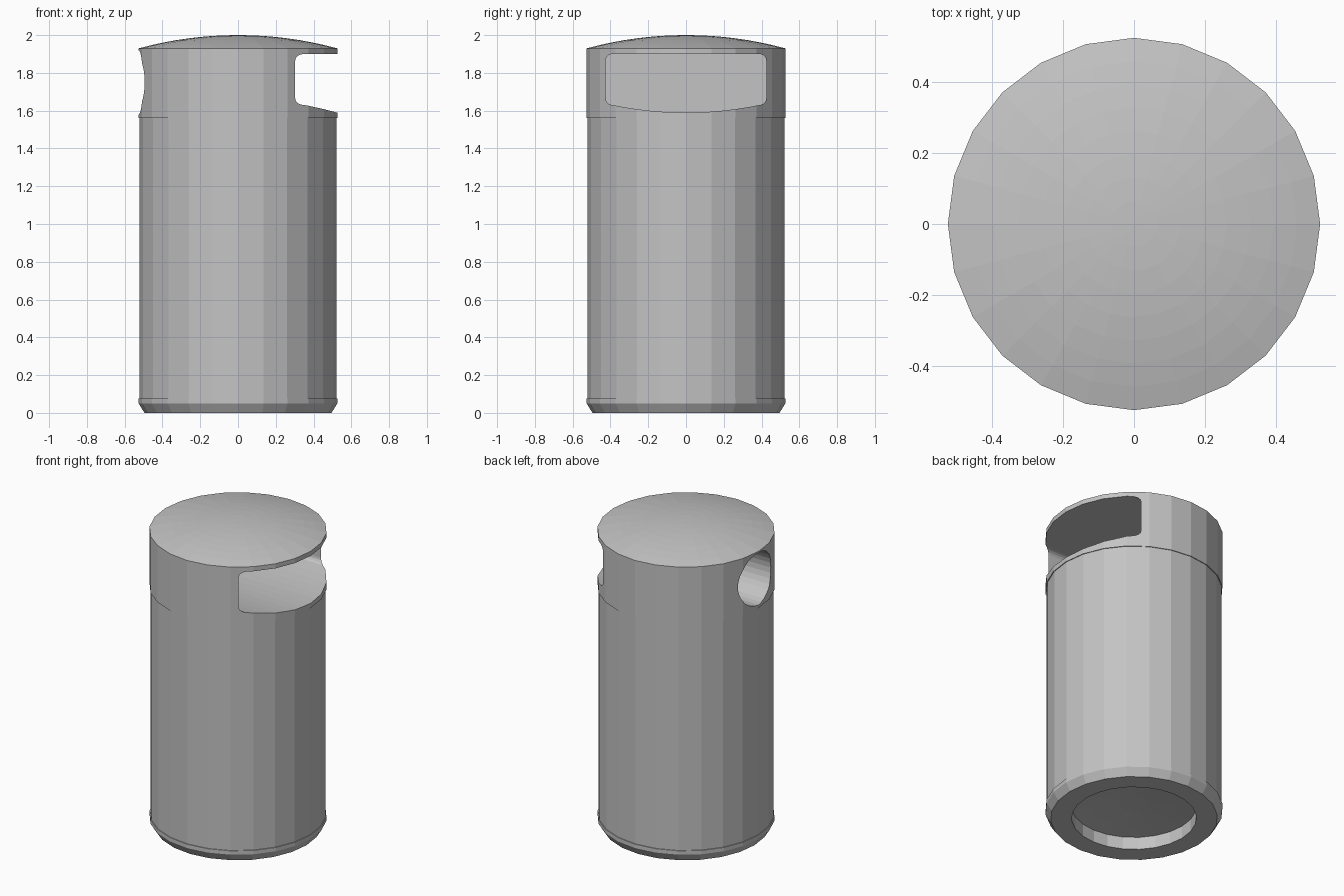
import bpy, bmesh
from math import sin, cos, pi, sqrt

SIDES = 24
RADIUS = 0.526

if "Cube" in bpy.data.objects:
    bpy.data.objects.remove(bpy.data.objects["Cube"])

grey = bpy.data.materials.new("painted_grey_metal")
grey.use_nodes = True
colour = (0.55, 0.55, 0.55, 1)
grey.diffuse_color = colour
grey.node_tree.nodes["Principled BSDF"].inputs["Base Color"].default_value = colour


def finish(name, bm):
    bmesh.ops.recalc_face_normals(bm, faces=bm.faces)
    mesh = bpy.data.meshes.new(name)
    bm.to_mesh(mesh)
    bm.free()
    mesh.materials.append(grey)
    obj = bpy.data.objects.new(name, mesh)
    bpy.context.collection.objects.link(obj)
    return obj


def lathe(name, profile):
    """Turn a profile of (radius, height), bottom to top, into a closed solid."""
    bm = bmesh.new()
    rings = []
    for r, z in profile:
        if r == 0:
            rings.append([bm.verts.new((0, 0, z))] * SIDES)
        else:
            rings.append([bm.verts.new((r * cos(2 * pi * i / SIDES), r * sin(2 * pi * i / SIDES), z))
                          for i in range(SIDES)])
    for low, high in zip(rings, rings[1:]):
        for i in range(SIDES):
            j = (i + 1) % SIDES
            corners = dict.fromkeys((low[i], low[j], high[j], high[i]))
            bm.faces.new(list(corners))
    return finish(name, bm)


def prism(name, outline, x0, x1):
    """Extrude an outline of (y, z) along x."""
    bm = bmesh.new()
    face = bm.faces.new([bm.verts.new((x0, y, z)) for y, z in outline])
    new = bmesh.ops.extrude_face_region(bm, geom=[face])["geom"]
    verts = [v for v in new if isinstance(v, bmesh.types.BMVert)]
    bmesh.ops.translate(bm, verts=verts, vec=(x1 - x0, 0, 0))
    return finish(name, bm)


def cut(obj, cutter):
    cutter.hide_render = True
    mod = obj.modifiers.new("opening", "BOOLEAN")
    mod.operation = "DIFFERENCE"
    mod.solver = "EXACT"
    mod.object = cutter
    bpy.context.view_layer.objects.active = obj
    bpy.ops.object.modifier_apply(modifier=mod.name)
    bpy.data.objects.remove(cutter)


# Base ring with chamfered foot and recessed underside
lathe("base", [(0, 0.1), (0.37, 0.1), (0.37, 0), (0.495, 0),
               (RADIUS, 0.05), (RADIUS, 0.075), (0, 0.075 + 0.03)])

# Main container
lathe("body", [(0, 0.11), (0.521, 0.07), (0.521, 1.56), (0, 1.56)])

# Hood with a shallow domed top
rise, top = 0.07, 2.0
ball = (RADIUS ** 2 + rise ** 2) / (2 * rise)
dome = []
for k in range(8):
    r = RADIUS * (1 - k / 8)
    dome.append((r, top - ball + sqrt(ball ** 2 - r ** 2)))
hood = lathe("hood", [(0, 1.56), (RADIUS, 1.56)] + dome + [(0, top)])

# Wide rounded slot with a bowed lower edge
half, corner, ceiling, sill = 0.425, 0.035, 1.9, 1.63
outline = []
for cy, cz, start in ((half - corner, ceiling - corner, 0),
                      (corner - half, ceiling - corner, 90),
                      (corner - half, sill + corner, 180)):
    for k in range(5):
        a = (start + k * 22.5) * pi / 180
        outline.append((cy + corner * cos(a), cz + corner * sin(a)))
for k in range(1, 12):
    t = k / 6 - 1
    outline.append((t * (half - corner), sill - 0.04 * (1 - t * t)))
for k in range(5):
    a = (270 + k * 22.5) * pi / 180
    outline.append((half - corner + corner * cos(a), sill + corner + corner * sin(a)))
cut(hood, prism("slot_cutter", outline, -0.06, 0.7))

# Round hole on the opposite side
circle = [(0.17 * cos(k * pi / 16), 1.75 + 0.17 * sin(k * pi / 16)) for k in range(32)]
cut(hood, prism("hole_cutter", circle, -0.7, -0.2))
